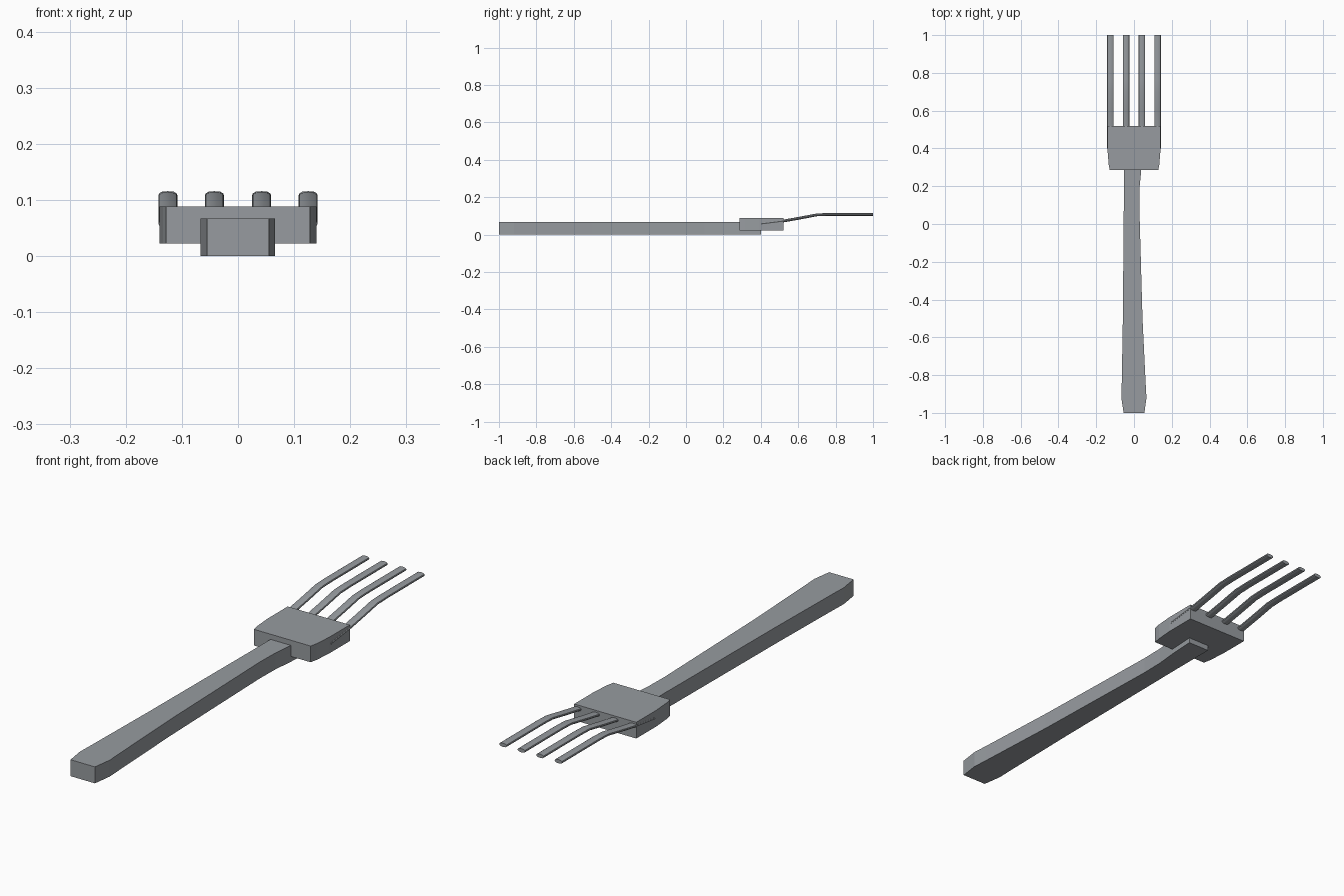
import bpy, bmesh, math

cube = bpy.data.objects.get("Cube")
if cube:
    bpy.data.objects.remove(cube, do_unlink=True)

steel = bpy.data.materials.new("brushed grey steel")
steel.use_nodes = True
colour = (0.31, 0.33, 0.35, 1)
steel.diffuse_color = colour
steel.node_tree.nodes["Principled BSDF"].inputs["Base Color"].default_value = colour


def loft(name, rings, smooth=False):
    """Skin a row of equal closed rings and cap both ends."""
    bm = bmesh.new()
    loops = [[bm.verts.new(p) for p in ring] for ring in rings]
    for a, b in zip(loops, loops[1:]):
        for i in range(len(a)):
            j = (i + 1) % len(a)
            bm.faces.new((a[i], a[j], b[j], b[i]))
    bm.faces.new(loops[0])
    bm.faces.new(loops[-1])
    bmesh.ops.recalc_face_normals(bm, faces=bm.faces)
    mesh = bpy.data.meshes.new(name)
    bm.to_mesh(mesh)
    bm.free()
    mesh.materials.append(steel)
    obj = bpy.data.objects.new(name, mesh)
    bpy.context.collection.objects.link(obj)
    if smooth:
        bpy.ops.object.select_all(action='DESELECT')
        obj.select_set(True)
        bpy.context.view_layer.objects.active = obj
        bpy.ops.object.shade_smooth_by_angle(angle=math.radians(35))
    return obj


def slab(name, stations, low, high):
    """Flat bar from stations of (y, left x, right x)."""
    return loft(name, [[(a, y, low), (b, y, low), (b, y, high), (a, y, high)]
                       for y, a, b in stations])


# Handle: waisted bar running under the head
slab("handle", [(-1, -0.055, 0.055), (-0.92, -0.067, 0.066), (-0.85, -0.065, 0.062),
                (-0.5, -0.059, 0.045), (0.1, -0.054, 0.028), (0.2, -0.053, 0.03),
                (0.28, -0.053, 0.038), (0.4, -0.053, 0.045)], 0, 0.067)

# Head: block with a slightly narrowed front
slab("head", [(0.285, -0.128, 0.128), (0.315, -0.134, 0.134),
              (0.39, -0.14, 0.14), (0.52, -0.14, 0.14)], 0.022, 0.088)

# Tines: flattened round bars rising from the head, then level
path = [(0.4, 0.058), (0.52, 0.073), (0.6, 0.087), (0.7, 0.106), (0.76, 0.108), (1, 0.108)]
sides = 12
for n, x in enumerate((-0.125, -0.042, 0.042, 0.125)):
    rings = []
    for y, z in path:
        angles = [math.tau * i / sides for i in range(sides)]
        rings.append([(x + 0.017 * math.copysign(abs(math.cos(t)) ** 0.7, math.cos(t)), y,
                       z + 0.0075 * math.sin(t)) for t in angles])
    loft(f"tine_{n + 1}", rings, smooth=True)
